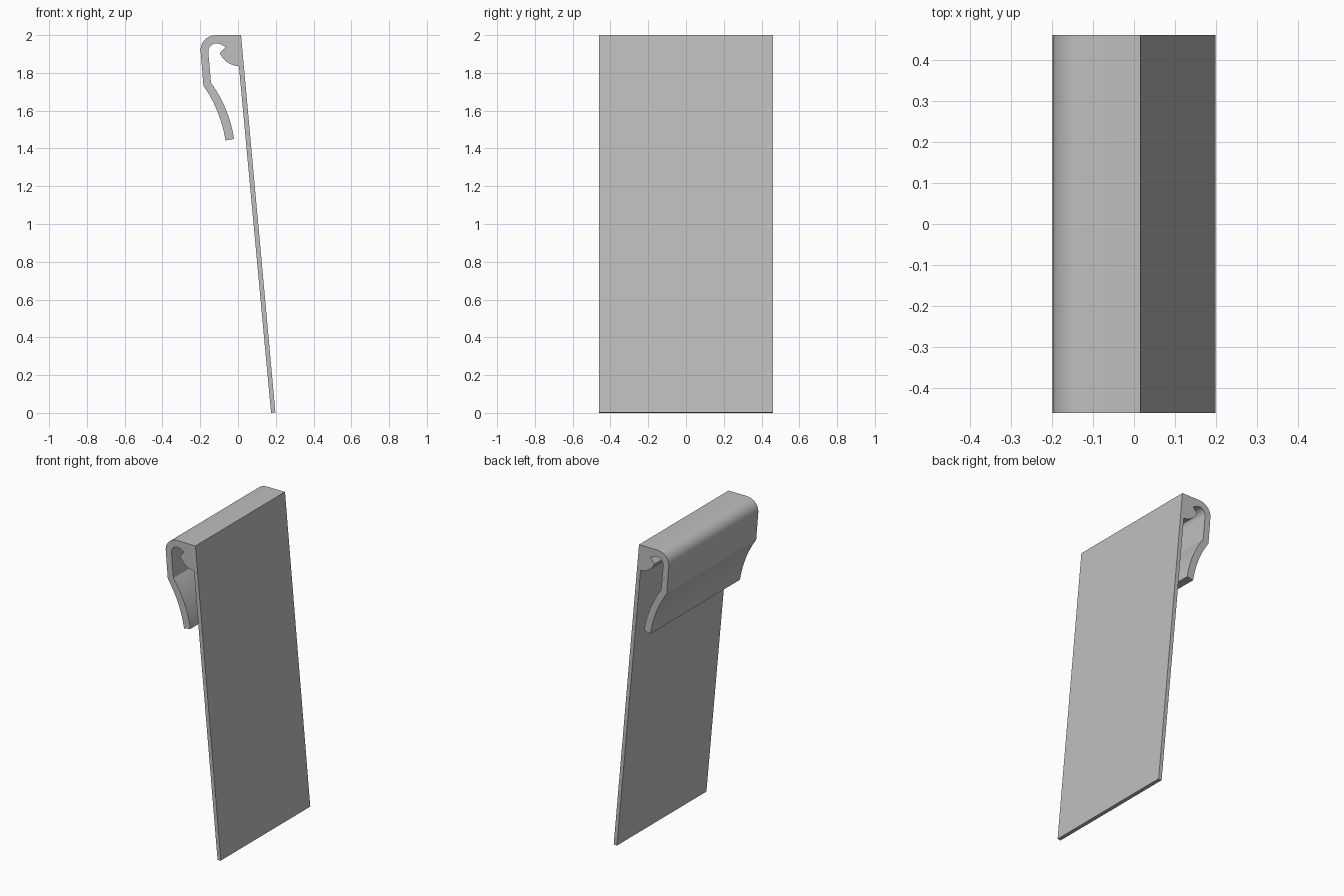
import bpy
import bmesh

if "Cube" in bpy.data.objects:
    bpy.data.objects.remove(bpy.data.objects["Cube"])

HALF_WIDTH = 0.46


def arc(p0, ctrl, p1, weight=0.75, steps=12):
    """Rational quadratic curve from p0 to p1, both ends included."""
    pts = []
    for i in range(steps + 1):
        t = i / steps
        a, b, c = (1 - t) ** 2, 2 * weight * t * (1 - t), t * t
        s = a + b + c
        pts.append(tuple((a * p0[k] + b * ctrl[k] + c * p1[k]) / s for k in (0, 1)))
    return pts


# Side profile (x, z): long thin plate with a hooked spring clip at the top
profile = [(0.016, 2.0)]
# outside of the hook: rounded shoulder, then the flared tail
profile += arc((-0.112, 2.0), (-0.203, 2.0), (-0.198, 1.915))
profile += arc((-0.183, 1.733), (-0.093, 1.603), (-0.066, 1.442), 1.0)
# inside of the tail and hook
profile += arc((-0.021, 1.45), (-0.045, 1.611), (-0.143, 1.748), 1.0)
profile += arc((-0.157, 1.91), (-0.158, 1.955), (-0.115, 1.956))
profile += arc((-0.115, 1.956), (-0.09, 1.955), (-0.066, 1.936), 1.0, 4)[1:]
# gripping bump beside the plate
profile += arc((-0.097, 1.905), (-0.068, 1.84), (0.005, 1.835), 0.85)
# lower end of the plate
profile += [(0.175, 0.0), (0.198, 0.002)]

# Extrude the profile across the full width
bm = bmesh.new()
face = bm.faces.new([bm.verts.new((x, -HALF_WIDTH, z)) for x, z in profile])
ext = bmesh.ops.extrude_face_region(bm, geom=[face], use_keep_orig=True)
moved = [g for g in ext["geom"] if isinstance(g, bmesh.types.BMVert)]
bmesh.ops.translate(bm, verts=moved, vec=(0, 2 * HALF_WIDTH, 0))
bmesh.ops.recalc_face_normals(bm, faces=bm.faces)
mesh = bpy.data.meshes.new("clip_plate")
bm.to_mesh(mesh)
bm.free()

grey = bpy.data.materials.new("light_grey")
grey.diffuse_color = (0.52, 0.52, 0.52, 1)
grey.use_nodes = True
grey.node_tree.nodes["Principled BSDF"].inputs["Base Color"].default_value = grey.diffuse_color
mesh.materials.append(grey)

clip = bpy.data.objects.new("clip_plate", mesh)
bpy.context.collection.objects.link(clip)
bpy.context.view_layer.objects.active = clip
clip.select_set(True)
bpy.ops.object.shade_smooth_by_angle(angle=0.35)
